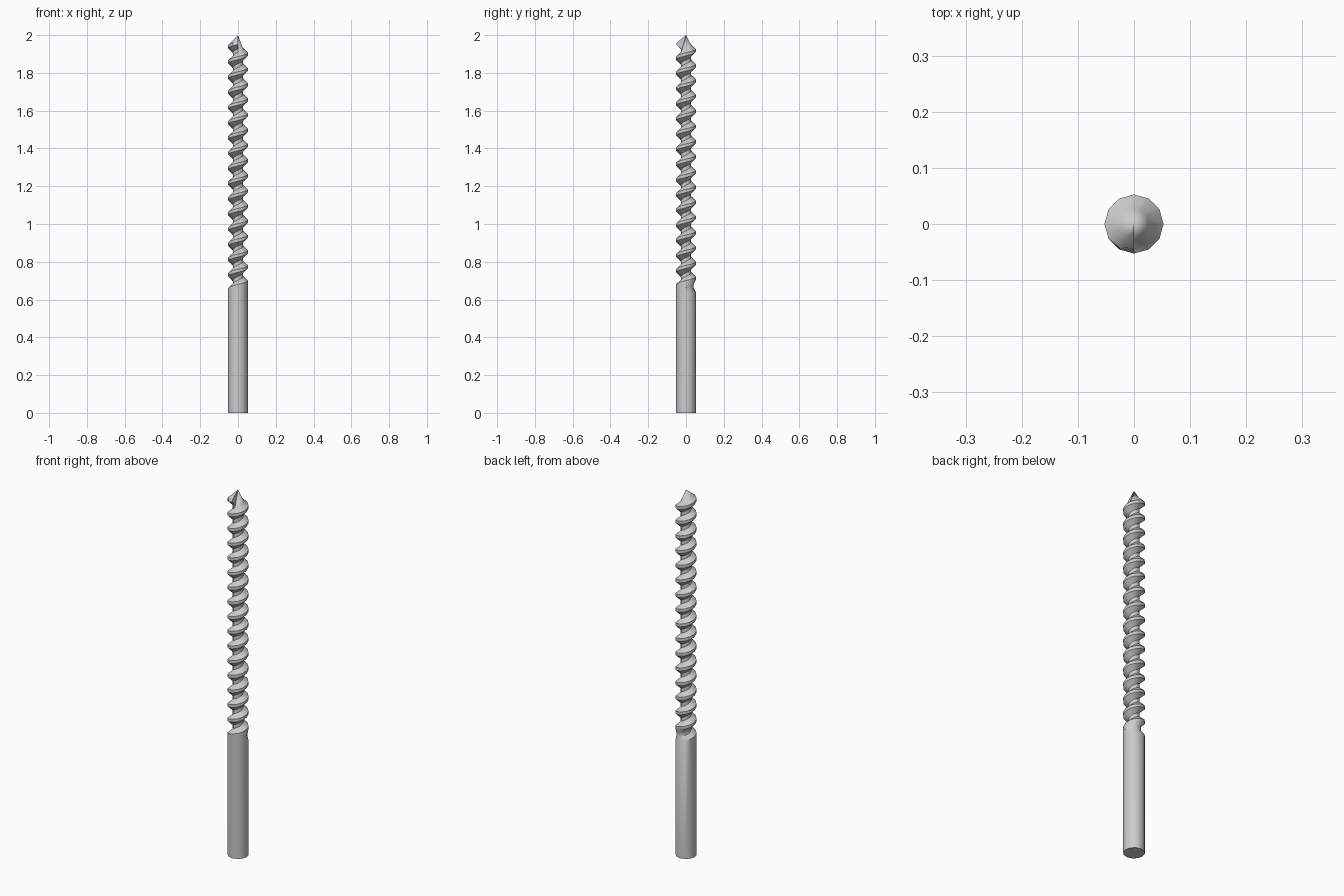
import bpy, bmesh, math

if "Cube" in bpy.data.objects:
    bpy.data.objects.remove(bpy.data.objects["Cube"])

SIDES = 12            # segments per turn
R, CORE = 0.0525, 0.027
PITCH, Z0 = 0.0804, 0.612
STEPS = 189           # 15.75 turns, ending at the front
FADE = 6              # steps over which the groove deepens
TOP = 2.0
# groove section, crest to crest: (rise, radius)
PROFILE = [(0.008, R), (0.03, CORE), (0.05, CORE),
           (PITCH - 0.008, R), (PITCH + 0.008, R)]

bm = bmesh.new()


def vert(s, rise, r):
    a = math.tau * s / SIDES
    z = Z0 + PITCH * s / SIDES + rise
    r = R - (R - r) * min(1, s / FADE)
    r = min(r, (TOP - z) * 1.25)          # cone-shaped point
    return bm.verts.new((r * math.cos(a), r * math.sin(a), z))


# helical thread
rows = [[vert(s, *p) for p in PROFILE] for s in range(STEPS + 1)]
for a, b in zip(rows, rows[1:]):
    for j in range(len(PROFILE) - 1):
        bm.faces.new((a[j], b[j], b[j + 1], a[j + 1]))

# plain shank up to the first crest
base = [bm.verts.new((R * math.cos(math.tau * i / SIDES),
                      R * math.sin(math.tau * i / SIDES), 0)) for i in range(SIDES)]
bm.faces.new(base[::-1])
for i in range(SIDES - 1):
    bm.faces.new((base[i], base[i + 1], rows[i + 1][0], rows[i][0]))
bm.faces.new([base[-1], base[0]] + rows[0] + [rows[SIDES][0], rows[SIDES - 1][0]])

# pointed tip: last upper flank, then a cone to the apex
apex = bm.verts.new((0, 0, TOP))
first = STEPS - SIDES
root = [vert(s, PITCH + 0.03, CORE) for s in range(first, STEPS + 1)]
for i in range(SIDES):
    lo, hi = rows[first + i][-1], rows[first + i + 1][-1]
    bm.faces.new((lo, hi, root[i + 1], root[i]))
    bm.faces.new((root[i], root[i + 1], apex))
bm.faces.new([apex, root[-1]] + rows[-1][:0:-1])   # thread end face

bmesh.ops.remove_doubles(bm, verts=bm.verts, dist=0.0002)
bmesh.ops.recalc_face_normals(bm, faces=bm.faces)
mesh = bpy.data.meshes.new("threaded_rod")
bm.to_mesh(mesh)
bm.free()
rod = bpy.data.objects.new("threaded_rod", mesh)
bpy.context.collection.objects.link(rod)
bpy.context.view_layer.objects.active = rod
rod.select_set(True)
bpy.ops.object.shade_smooth_by_angle(angle=math.radians(35))
